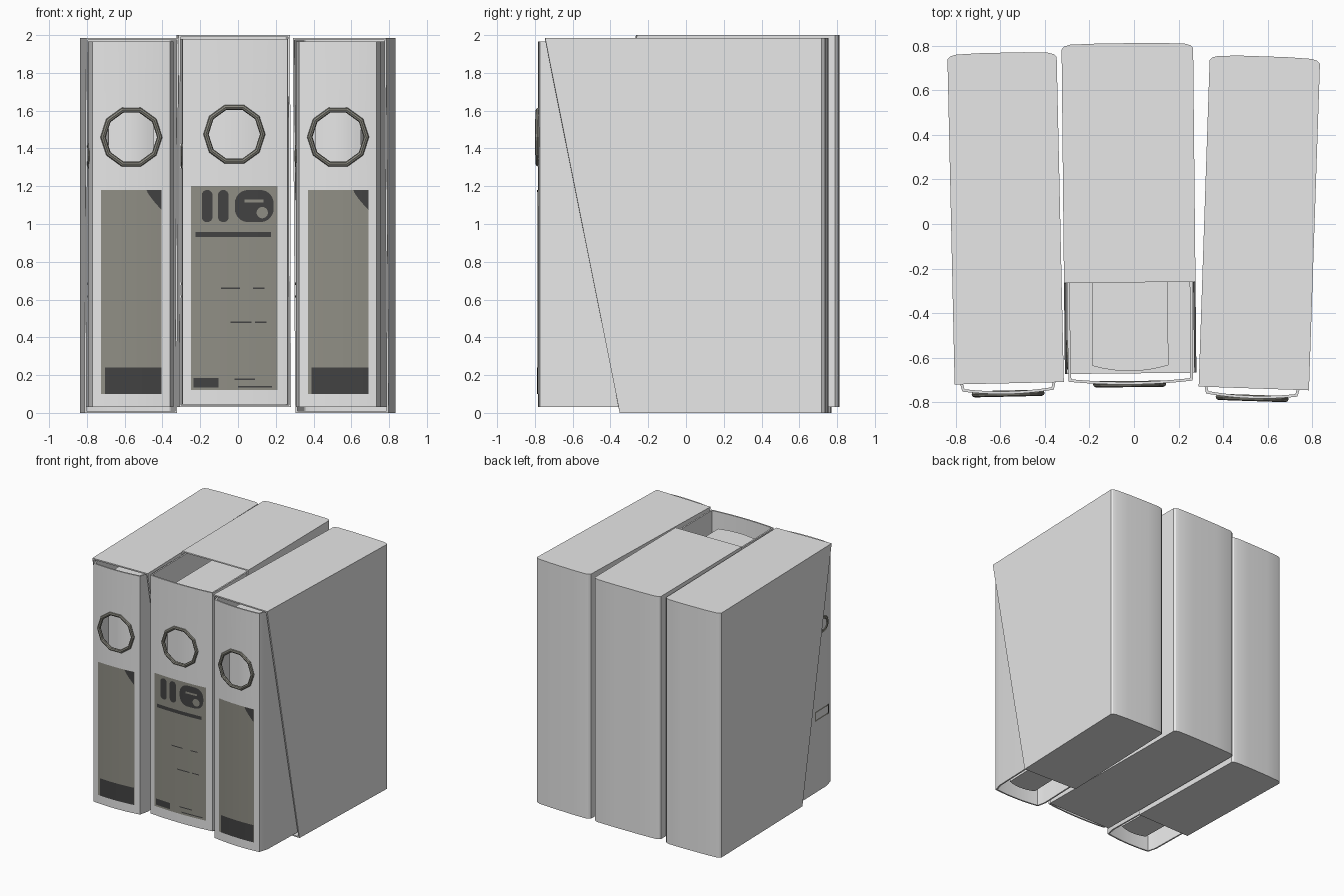
import bpy, bmesh, math
from mathutils import Matrix, Vector

if "Cube" in bpy.data.objects:
    bpy.data.objects.remove(bpy.data.objects["Cube"])


def material(name, rgb):
    m = bpy.data.materials.new(name)
    m.diffuse_color = (*rgb, 1)
    m.use_nodes = True
    m.node_tree.nodes["Principled BSDF"].inputs["Base Color"].default_value = m.diffuse_color
    return m


LIGHT = material("light_grey_card", (0.80, 0.80, 0.80))
LABEL = material("olive_grey_label", (0.28, 0.274, 0.235))
METAL = material("grey_metal", (0.25, 0.245, 0.21))
DARK = material("charcoal_print", (0.055, 0.055, 0.055))


def make(name, verts, faces, mat):
    me = bpy.data.meshes.new(name)
    me.from_pydata([tuple(v) for v in verts], [], faces)
    me.materials.append(mat)
    ob = bpy.data.objects.new(name, me)
    bpy.context.collection.objects.link(ob)
    return ob


def smooth(ob, angle=30):
    bpy.ops.object.select_all(action='DESELECT')
    ob.select_set(True)
    bpy.context.view_layer.objects.active = ob
    bpy.ops.object.shade_smooth_by_angle(angle=math.radians(angle))


def apply_mods(ob):
    dg = bpy.context.evaluated_depsgraph_get()
    me = bpy.data.meshes.new_from_object(ob.evaluated_get(dg))
    ob.modifiers.clear()
    ob.data = me


def solidify(ob, t):
    m = ob.modifiers.new("thickness", 'SOLIDIFY')
    m.thickness, m.offset, m.use_even_offset = t, -1, True


def ring(name, centre, axis, major, minor, segs, flat=1.0):
    bpy.ops.mesh.primitive_torus_add(major_radius=major, minor_radius=minor,
                                     major_segments=segs, minor_segments=8)
    ob = bpy.context.object
    ob.name = name
    ob.data.transform(Matrix.Diagonal((1, 1, flat, 1)))
    rot = Matrix.Rotation(math.pi / 2, 4, 'X' if axis == 'Y' else 'Y')
    ob.data.transform(Matrix.Translation(centre) @ rot)
    ob.data.materials.append(METAL)
    return ob


def build(tag, cx, cy, deg, w, z0, z1, y_top, y_bot, back,
          ox, h, cover_h, bz0, bz1, paper_h, label_h, lx, lz0, lz1, ring_z):
    """One slipcase with its binder, made in local axes, then turned into place."""
    parts = []

    # slipcase: open-fronted sleeve with slanted side edges and soft back
    hw = w / 2
    path = [(-hw, None), (-hw, back - 0.025), (-hw + 0.012, back - 0.012), (-hw + 0.04, back - 0.004),
            (-hw * 0.4, back), (hw * 0.4, back),
            (hw - 0.04, back - 0.004), (hw - 0.012, back - 0.012), (hw, back - 0.025), (hw, None)]
    n = len(path)
    verts = [(x, y_bot if y is None else y, z0) for x, y in path]
    verts += [(x, y_top if y is None else y, z1) for x, y in path]
    faces = [(i + 1, i, n + i, n + i + 1) for i in range(n - 1)]
    faces += [tuple(range(n)), tuple(range(2 * n - 1, n - 1, -1))]
    case = make(tag + "_slipcase", verts, faces, LIGHT)
    solidify(case, 0.01)
    apply_mods(case)
    smooth(case)
    parts.append(case)

    # binder: two covers and a bowed spine
    def bow(x):
        return -0.775 - 0.015 * (1 - min(1, abs((x - ox) / h)) ** 2)

    spine = [ox - h + 2 * h * i / 12 for i in range(13)]
    path = [(ox - cover_h, 0.68), (ox - cover_h, -0.70)] + [(x, bow(x)) for x in spine]
    path += [(ox + cover_h, -0.70), (ox + cover_h, 0.68)]
    n = len(path)
    verts = [(x, y, bz0) for x, y in path] + [(x, y, bz1) for x, y in path]
    binder = make(tag + "_binder", verts,
                  [(i, i + 1, n + i + 1, n + i) for i in range(n - 1)], LIGHT)
    solidify(binder, 0.012)

    # finger hole cut through the spine
    bpy.ops.mesh.primitive_cylinder_add(vertices=20, radius=0.145, depth=0.1)
    cutter = bpy.context.object
    cutter.data.transform(Matrix.Translation((lx, -0.785, ring_z)) @ Matrix.Rotation(math.pi / 2, 4, 'X'))
    cutter.data.materials.append(LIGHT)
    cutter.hide_render = True
    b = binder.modifiers.new("hole", 'BOOLEAN')
    b.object, b.operation, b.solver = cutter, 'DIFFERENCE', 'EXACT'
    apply_mods(binder)
    bpy.data.objects.remove(cutter)
    smooth(binder)
    parts.append(binder)

    # metal rim of the finger hole, eyelet on the left cover
    parts.append(ring(tag + "_finger_ring", (lx, bow(lx) + 0.002, ring_z), 'Y', 0.15, 0.014, 10))
    side = ox - cover_h
    parts.append(ring(tag + "_cover_eyelet", (side, -0.655, 1.36), 'X', 0.055, 0.011, 12, 0.6))

    # slot frame on the left cover
    out = [(-0.72, 0.61), (-0.54, 0.61), (-0.54, 0.69), (-0.72, 0.69)]
    inn = [(-0.71, 0.622), (-0.55, 0.622), (-0.55, 0.678), (-0.71, 0.678)]
    parts.append(make(tag + "_cover_slot", [(side - 0.004, y, z) for y, z in out + inn],
                      [(i, i + 4, (i + 1) % 4 + 4, (i + 1) % 4) for i in range(4)], METAL))

    # block of paper with a rounded front
    pts = [(ox - paper_h, 0.65)]
    for i in range(9):
        t = -1 + i / 4
        pts.append((ox + paper_h * t, -0.705 - 0.025 * (1 - t * t)))
    pts.append((ox + paper_h, 0.65))
    n = len(pts)
    faces = [(i, (i + 1) % n, n + (i + 1) % n, n + i) for i in range(n)]
    faces += [tuple(range(n - 1, -1, -1)), tuple(range(n, 2 * n))]
    paper = make(tag + "_paper_block", [(x, y, 0.10) for x, y in pts] + [(x, y, 1.88) for x, y in pts],
                 faces, LIGHT)
    smooth(paper)
    parts.append(paper)

    # thin plates that follow the bow of the spine; x is measured from label centre
    def plate(name, x0, x1, za, zb, mat, lift, r=0.0, low=None):
        vs, fs = [], []
        k = 16 if r else 12
        for i in range(k + 1):
            t = 0.5 - 0.5 * math.cos(math.pi * i / k) if r else i / k
            x = x0 + (x1 - x0) * t
            d = min(x - x0, x1 - x)
            cut = r - math.sqrt(max(0, r * r - (r - d) ** 2)) if d < r else 0
            lo = low(t) if low else za + cut
            vs += [(lx + x, bow(lx + x) - lift, lo), (lx + x, bow(lx + x) - lift, zb - cut)]
        for i in range(k):
            fs.append((2 * i, 2 * i + 2, 2 * i + 3, 2 * i + 1))
        parts.append(make(tag + "_" + name, vs, fs, mat))

    plate("label", -label_h, label_h, lz0, lz1, LABEL, 0.003)
    if tag == "middle":
        plate("tall_pill_a", -0.172, -0.115, 1.01, 1.18, DARK, 0.005, 0.028)
        plate("tall_pill_b", -0.087, -0.03, 1.01, 1.18, DARK, 0.005, 0.028)
        plate("round_block", 0.003, 0.208, 1.01, 1.18, DARK, 0.005, 0.07)
        plate("round_block_dot", 0.118, 0.178, 1.03, 1.09, LABEL, 0.007, 0.03)
        plate("round_block_dash", 0.055, 0.155, 1.115, 1.13, LABEL, 0.007)
        plate("rule_line", -0.205, 0.195, 0.93, 0.958, DARK, 0.005)
        for i, (a, b_, z) in enumerate([(-0.07, 0.03, 0.655), (0.10, 0.16, 0.655),
                                        (-0.02, 0.09, 0.475), (0.11, 0.17, 0.475),
                                        (0.02, 0.2, 0.135), (0.0, 0.11, 0.175)]):
            plate("thin_line_%d" % i, a, b_, z, z + 0.008, DARK, 0.005)
        plate("base_mark", -0.215, -0.085, 0.135, 0.185, DARK, 0.005)
    else:
        plate("base_band", -label_h + 0.02, label_h, lz0, lz0 + 0.14, DARK, 0.005)
        plate("corner_mark", label_h - 0.08, label_h, 0, lz1, DARK, 0.005,
              low=lambda t: lz1 - 0.105 * t ** 0.8)

    M = Matrix.Translation((cx, cy, 0)) @ Matrix.Rotation(math.radians(deg), 4, 'Z')
    for p in parts:
        p.data.transform(M)


# left, middle (slipcase upside down) and right units
build("left", -0.576, 0.0275, 1.26, 0.49, 0.0, 1.985, -0.742, -0.355, 0.741,
      -0.006, 0.205, 0.224, 0.03, 1.965, 0.12, 0.16, -0.006, 0.10, 1.18, 1.46)
build("middle", -0.0225, 0.07, 0.58, 0.59, 0.03, 2.0, -0.332, -0.74, 0.741,
      0.0, 0.278, 0.281, 0.045, 1.98, 0.17, 0.23, -0.005, 0.12, 1.20, 1.475)
build("right", 0.5625, 0.007, -1.93, 0.495, 0.0, 1.985, -0.745, -0.35, 0.745,
      -0.008, 0.205, 0.224, 0.03, 1.965, 0.12, 0.16, -0.006, 0.10, 1.18, 1.46)
